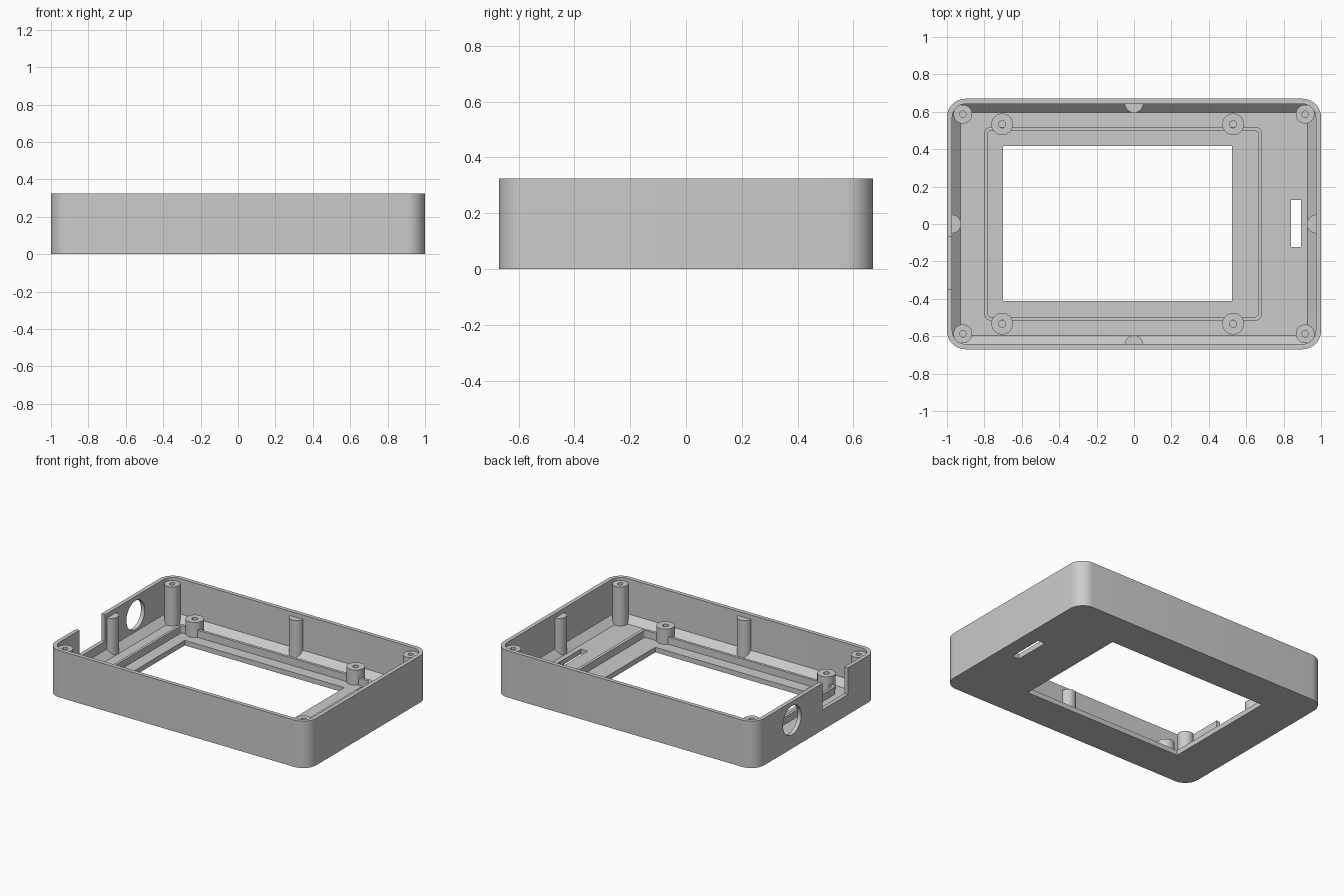
import bpy, bmesh
from math import sin, cos, pi

if "Cube" in bpy.data.objects:
    bpy.data.objects.remove(bpy.data.objects["Cube"])

grey = bpy.data.materials.new("light grey plastic")
grey.use_nodes = True
grey.diffuse_color = (0.6, 0.6, 0.6, 1)
grey.node_tree.nodes["Principled BSDF"].inputs["Base Color"].default_value = (0.6, 0.6, 0.6, 1)

W, D, H = 1.0, 0.67, 0.325      # half width, half depth, height
WALL, FLOOR, CHAMFER, R = 0.028, 0.035, 0.045, 0.1


def arc(cx, cy, r, start, end, n):
    return [(cx + r * cos(start + (end - start) * i / n),
             cy + r * sin(start + (end - start) * i / n)) for i in range(n + 1)]


def circle(cx, cy, r, n=40):
    return arc(cx, cy, r, 0, 2 * pi, n)[:-1]


def rounded_rect(x0, x1, y0, y1, r, n=10):
    corners = [(x1 - r, y1 - r), (x0 + r, y1 - r), (x0 + r, y0 + r), (x1 - r, y0 + r)]
    return [p for k, (cx, cy) in enumerate(corners)
            for p in arc(cx, cy, r, k * pi / 2, (k + 1) * pi / 2, n)]


def inset_rect(d):
    return rounded_rect(-W + d, W - d, -D + d, D - d, R - d)


def loft(name, rings, loop=False):
    """Join (outline, z) rings; cap both ends, or close into a loop."""
    bm = bmesh.new()
    loops = [[bm.verts.new((x, y, z)) for x, y in pts] for pts, z in rings]
    pairs = list(zip(loops, loops[1:]))
    if loop:
        pairs.append((loops[-1], loops[0]))
    else:
        bm.faces.new(loops[0])
        bm.faces.new(loops[-1])
    for a, b in pairs:
        for i in range(len(a)):
            j = (i + 1) % len(a)
            bm.faces.new((a[i], a[j], b[j], b[i]))
    bmesh.ops.recalc_face_normals(bm, faces=bm.faces)
    me = bpy.data.meshes.new(name)
    bm.to_mesh(me)
    bm.free()
    me.materials.append(grey)
    ob = bpy.data.objects.new(name, me)
    bpy.context.collection.objects.link(ob)
    return ob


def activate(ob):
    bpy.ops.object.select_all(action="DESELECT")
    ob.select_set(True)
    bpy.context.view_layer.objects.active = ob


def smooth(ob):
    activate(ob)
    bpy.ops.object.shade_smooth_by_angle(angle=pi / 6)


def box(name, x0, x1, y0, y1, z0, z1):
    pts = [(x0, y0), (x1, y0), (x1, y1), (x0, y1)]
    return loft(name, [(pts, z0), (pts, z1)])


# Open tray with a chamfer where the walls meet the floor
shell = loft("case_shell", [
    (inset_rect(0), 0), (inset_rect(0), H), (inset_rect(WALL), H),
    (inset_rect(WALL), FLOOR + CHAMFER), (inset_rect(WALL + CHAMFER), FLOOR)])

# Openings: screen window, card slot, cable notch and round socket hole
socket = loft("socket_cutter", [(circle(0, 0, 0.1, 48), -0.1), (circle(0, 0, 0.1, 48), 0.1)])
socket.rotation_euler = (0, pi / 2, 0)
socket.location = (-W, 0.265, 0.195)
cutters = [
    box("window_cutter", -0.7, 0.525, -0.413, 0.416, -0.1, 0.2),
    box("slot_cutter", 0.84, 0.893, -0.123, 0.127, -0.1, 0.2),
    box("notch_cutter", -1.1, -0.94, -0.35, -0.07, 0.14, 0.5),
    socket]
for cutter in cutters:
    cutter.hide_render = True
    mod = shell.modifiers.new("opening", "BOOLEAN")
    mod.operation, mod.solver, mod.object = "DIFFERENCE", "EXACT", cutter
    activate(shell)
    bpy.ops.object.modifier_apply(modifier=mod.name)
for cutter in cutters:
    bpy.data.objects.remove(cutter)
smooth(shell)

# Thin raised lip around the screen
outer = rounded_rect(-0.8, 0.685, -0.516, 0.518, 0.035, 6)
inner = rounded_rect(-0.782, 0.664, -0.497, 0.498, 0.016, 6)
low, high = FLOOR - 0.005, 0.085
smooth(loft("screen_lip", [(outer, low), (outer, high), (inner, high), (inner, low)], loop=True))


# Screw posts with blind holes
def screw_post(name, x, y, r, hole, top):
    smooth(loft(name, [(circle(x, y, r), FLOOR - 0.01), (circle(x, y, r), top),
                       (circle(x, y, hole), top), (circle(x, y, hole), FLOOR + 0.02)]))


for sy, end in ((-1, "front"), (1, "back")):
    for sx, side in ((-1, "right"), (1, "left")):
        screw_post(f"corner_post_{end}_{side}", sx * 0.915, sy * 0.587, 0.05, 0.017, 0.305)
    for x, side in ((-0.705, "right"), (0.53, "left")):
        screw_post(f"screen_boss_{end}_{side}", x, sy * 0.533, 0.058, 0.019, 0.14)

# Half-round ribs at the middle of each wall
for name, x, y, facing in (("front", 0, -D + WALL, 0.5), ("back", 0, D - WALL, 1.5),
                           ("right", -W + WALL, 0, 0), ("left", W - WALL, 0, 1)):
    a = facing * pi
    x, y = x - 0.003 * cos(a), y - 0.003 * sin(a)
    half = arc(x, y, 0.05, a - pi / 2, a + pi / 2, 20)
    smooth(loft(f"wall_rib_{name}", [(half, FLOOR - 0.01), (half, 0.295)]))
